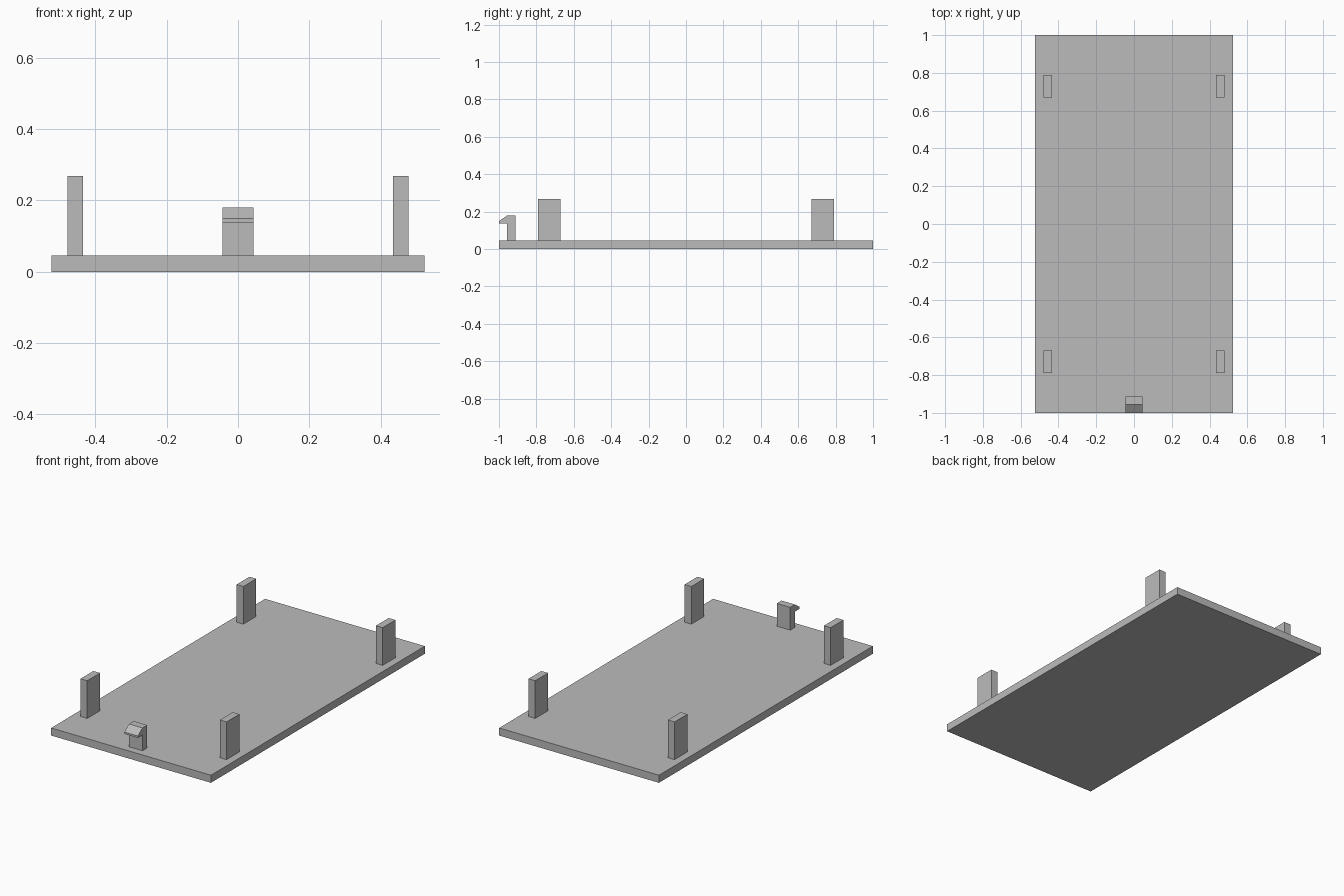
import bpy
import bmesh

cube = bpy.data.objects.get("Cube")
if cube:
    bpy.data.objects.remove(cube, do_unlink=True)

# Single plain grey
grey = bpy.data.materials.new("plain grey")
grey.use_nodes = True
colour = (0.5, 0.5, 0.5, 1)
grey.diffuse_color = colour
grey.node_tree.nodes["Principled BSDF"].inputs["Base Color"].default_value = colour


def extrude_profile(name, profile, x0, x1):
    """Extrude a closed (y, z) outline along x."""
    bm = bmesh.new()
    face = bm.faces.new([bm.verts.new((x0, y, z)) for y, z in profile])
    result = bmesh.ops.extrude_face_region(bm, geom=[face])
    moved = [v for v in result["geom"] if isinstance(v, bmesh.types.BMVert)]
    bmesh.ops.translate(bm, verts=moved, vec=(x1 - x0, 0, 0))
    bmesh.ops.recalc_face_normals(bm, faces=bm.faces)
    mesh = bpy.data.meshes.new(name)
    bm.to_mesh(mesh)
    bm.free()
    mesh.materials.append(grey)
    obj = bpy.data.objects.new(name, mesh)
    bpy.context.collection.objects.link(obj)
    return obj


def box(name, x0, x1, y0, y1, z0, z1):
    return extrude_profile(name, [(y0, z0), (y1, z0), (y1, z1), (y0, z1)], x0, x1)


# Flat base plate
top = 0.045
half_width = 0.523
box("base_plate", -half_width, half_width, -1, 1, 0, top)

# Four corner posts
for side, sx in (("left", 1), ("right", -1)):
    for end, sy in (("front", -1), ("back", 1)):
        x0, x1 = sorted((sx * 0.434, sx * 0.478))
        y0, y1 = sorted((sy * 0.67, sy * 0.79))
        box(f"{end}_{side}_post", x0, x1, y0, y1, top, 0.268)

# Snap hook with a sloped nose over the front edge
hook = [(-0.912, top), (-0.912, 0.18), (-0.956, 0.18), (-1, 0.149),
        (-1, 0.138), (-0.956, 0.138), (-0.956, top)]
extrude_profile("front_snap_hook", hook, -0.044, 0.044)
